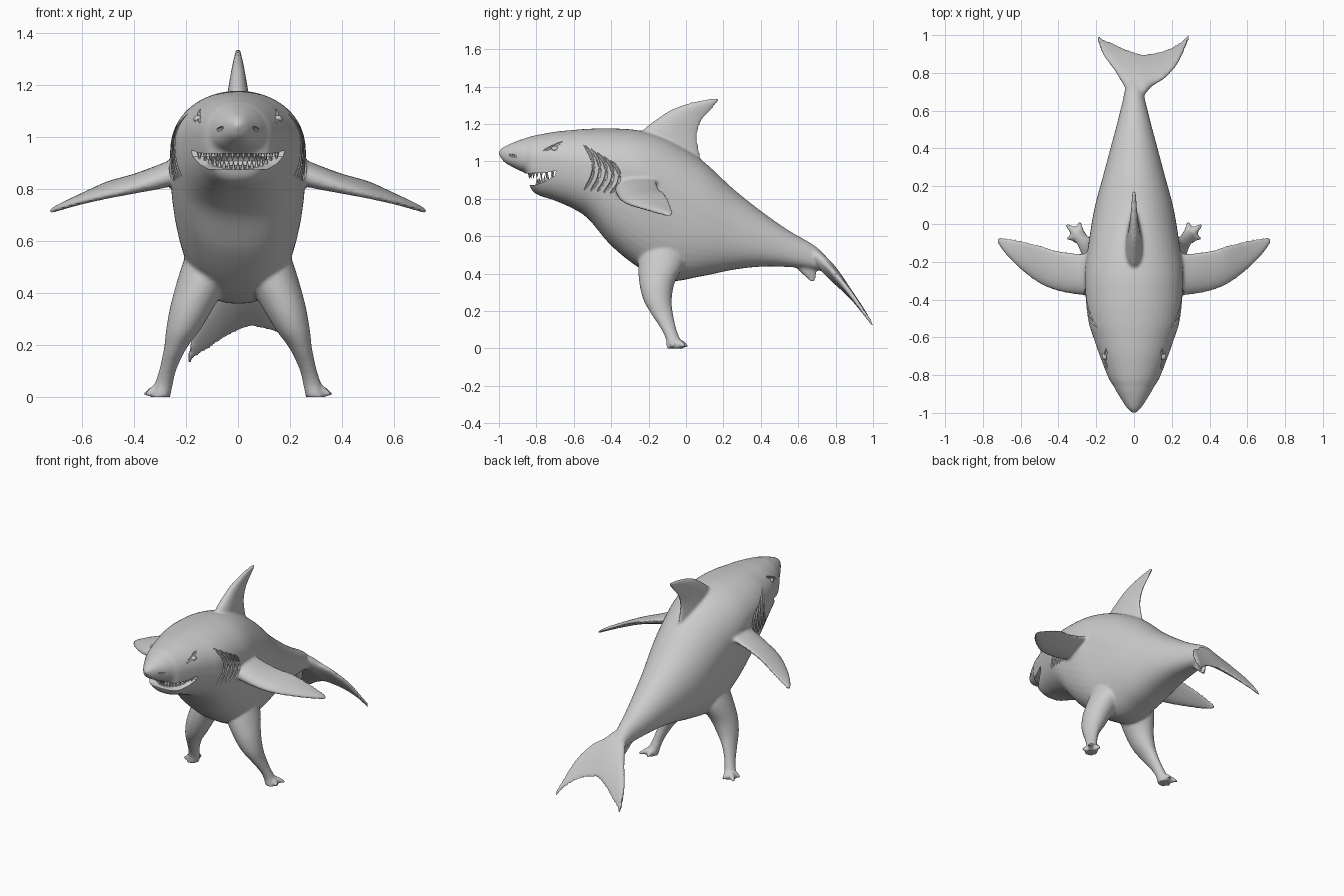
import bpy, bmesh
from math import sin, cos, pi, copysign
from mathutils import Vector, Matrix

if "Cube" in bpy.data.objects:
    bpy.data.objects.remove(bpy.data.objects["Cube"])


def dense(rows, k=6):
    """Catmull-Rom resampling of a table of stations."""
    out = []
    for i in range(len(rows) - 1):
        a, b, c, d = (rows[min(max(i + j, 0), len(rows) - 1)] for j in (-1, 0, 1, 2))
        for s in range(k):
            t = s / k
            out.append([0.5 * (2 * q + (r - p) * t + (2 * p - 5 * q + 4 * r - w) * t * t
                               + (3 * q - p - 3 * r + w) * t ** 3)
                        for p, q, r, w in zip(a, b, c, d)])
    return out + [list(rows[-1])]


def loft(bm, rings):
    vs = [[bm.verts.new(p) for p in ring] for ring in rings]
    n = len(vs[0])
    for a, b in zip(vs, vs[1:]):
        for i in range(n):
            bm.faces.new((a[i], a[(i + 1) % n], b[(i + 1) % n], b[i]))
    bm.faces.new(vs[0][::-1])
    bm.faces.new(vs[-1])


def tube(bm, pts, radii, n=8):
    pts = [Vector(p) for p in pts]
    rings = []
    for i, p in enumerate(pts):
        tan = pts[min(i + 1, len(pts) - 1)] - pts[max(i - 1, 0)]
        q = tan.to_track_quat('Z', 'Y')
        rings.append([p + q @ Vector((radii[i] * cos(2 * pi * j / n), radii[i] * sin(2 * pi * j / n), 0))
                      for j in range(n)])
    loft(bm, rings)


def fin(bm, rows, normal, side=1):
    """Stations: leading edge xyz, trailing edge xyz, half thickness."""
    rings = []
    for r in dense(rows):
        le, te, t = Vector(r[:3]), Vector(r[3:6]), max(r[6], 0.004)
        ring = []
        for j in range(20):
            a = 2 * pi * j / 20
            p = (le + te) / 2 + (le - te) / 2 * cos(a) + Vector(normal) * t * sin(a) * (1 + 0.4 * cos(a))
            ring.append((p.x * side, p.y, p.z))
        rings.append(ring)
    loft(bm, rings)


def ball(bm, loc, scale):
    bmesh.ops.create_uvsphere(bm, u_segments=20, v_segments=12, radius=1,
                              matrix=Matrix.Translation(loc) @ Matrix.Diagonal((*scale, 1)))


def make(name, bm, smooth=True):
    bmesh.ops.recalc_face_normals(bm, faces=bm.faces[:])
    me = bpy.data.meshes.new(name)
    bm.to_mesh(me)
    bm.free()
    if smooth:
        me.shade_smooth()
    ob = bpy.data.objects.new(name, me)
    bpy.context.collection.objects.link(ob)
    return ob


# Torso stations: y, top z, bottom z, z of widest point, half width
TORSO = dense([
    (-1.0, 1.055, 1.035, 1.045, .01), (-.97, 1.08, .995, 1.04, .04),
    (-.90, 1.11, .955, 1.03, .085), (-.855, 1.125, .93, 1.02, .11),
    (-.815, 1.137, .835, 1.01, .135), (-.70, 1.158, .79, 1.0, .18),
    (-.60, 1.168, .745, .985, .215), (-.52, 1.174, .69, .98, .24),
    (-.40, 1.176, .55, .97, .255), (-.25, 1.165, .43, .93, .26),
    (-.10, 1.12, .36, .85, .24), (.08, 1.01, .385, .73, .21),
    (.25, .855, .42, .64, .165), (.40, .735, .437, .58, .125),
    (.55, .63, .435, .53, .085), (.70, .54, .42, .48, .05), (.80, .43, .38, .405, .04)])


def side_x(y, z):
    """Half width of the torso surface at a given y and z."""
    _, zt, zb, zc, w = min(TORSO, key=lambda r: abs(r[0] - y))
    for a, b in zip(TORSO, TORSO[1:]):
        if a[0] <= y <= b[0]:
            f = (y - a[0]) / (b[0] - a[0])
            _, zt, zb, zc, w = [p + (q - p) * f for p, q in zip(a, b)]
    if z > zc:
        return w * max(0, 1 - ((z - zc) / (zt - zc)) ** 2) ** .5
    return w * max(0, 1 - ((zc - z) / (zc - zb)) ** 2.5) ** .4


# Torso
bm = bmesh.new()
rings = []
for y, zt, zb, zc, w in TORSO:
    ring = []
    for j in range(48):
        c, s = cos(2 * pi * j / 48), sin(2 * pi * j / 48)
        if s >= 0:
            ring.append((w * c, y, zc + (zt - zc) * s))
        else:
            ring.append((w * copysign(abs(c) ** .8, c), y, zc - (zc - zb) * abs(s) ** .8))
    rings.append(ring)
loft(bm, rings)

# Legs (x, y, z, rx, ry), toes and pectoral fins on both sides
LEG = dense([(.11, -.12, .55, .09, .12), (.13, -.13, .46, .10, .125), (.175, -.155, .35, .085, .095),
             (.21, -.152, .26, .066, .076), (.24, -.13, .19, .044, .06), (.268, -.095, .11, .033, .042),
             (.285, -.07, .05, .035, .038), (.298, -.06, 0, .038, .045)])
PECTORAL = [(.18, -.38, .87, .18, -.15, .92, .05), (.28, -.375, .835, .28, -.155, .885, .043),
            (.40, -.355, .80, .40, -.14, .85, .030), (.50, -.315, .775, .50, -.11, .825, .023),
            (.60, -.24, .75, .60, -.085, .78, .017), (.68, -.16, .727, .68, -.072, .74, .013),
            (.722, -.10, .712, .722, -.07, .716, .009)]
for sx in (1, -1):
    loft(bm, [[(sx * (x + rx * cos(pi * j / 12)), y + ry * sin(pi * j / 12), z) for j in range(24)]
              for x, y, z, rx, ry in LEG])
    for tx, ty in ((.358, -.004), (.287, .01), (.355, -.078)):
        tube(bm, [(sx * .29, -.06, .035), (sx * (.29 + .6 * (tx - .29)), -.06 + .6 * (ty + .06), .022),
                  (sx * tx, ty, .010)], [.028, .019, .008])
    fin(bm, PECTORAL, (0, -.22, .97), sx)

# Dorsal fin
fin(bm, [(0, a, b, 0, c, d, t) for a, b, c, d, t in (
    (-.26, 1.09, .09, .96, .05), (-.23, 1.165, .07, 1.06, .043), (-.165, 1.22, .06, 1.14, .034),
    (-.08, 1.275, .083, 1.215, .024), (.03, 1.315, .12, 1.26, .016), (.13, 1.334, .152, 1.295, .011),
    (.176, 1.338, .178, 1.325, .008))], (1, 0, 0))

# Small fin under the tail stalk
fin(bm, [(0, .58, .44, 0, .72, .46, .03), (0, .62, .40, 0, .70, .41, .02),
         (0, .67, .355, 0, .69, .353, .009)], (1, 0, 0))


# Tail fluke: lies across x and droops towards the back
def tail_z(y):
    return .50 - .95 * (y - .70) - 1.05 * (y - .70) ** 2


fin(bm, [(x, a, tail_z(a), x, b, tail_z(b), t) for x, a, b, t in (
    (-.193, .975, 1.004, .009), (-.165, .90, .98, .012), (-.10, .81, .953, .017),
    (-.04, .72, .925, .026), (.035, .68, .90, .034), (.10, .735, .905, .024),
    (.165, .775, .922, .017), (.235, .855, .957, .012), (.29, .978, 1.004, .009))], (0, .77, .64))
body = make("body", bm)

# Mouth cutter and throat hollow
cutters = []
bm = bmesh.new()
jaw = [(-.95, .935), (-.76, .937), (-.695, .95), (-.70, .925), (-.75, .893), (-.80, .875), (-.95, .87)]
loft(bm, [[(x, y, z) for y, z in jaw] for x in (-.4, .4)])
cutters.append(make("mouth_cutter", bm))
bm = bmesh.new()
ball(bm, (0, -.725, .907), (.11, .10, .034))
cutters.append(make("throat_cutter", bm))

# Grooves: gill slits, brow lines and nostrils
bm = bmesh.new()
for sx in (1, -1):
    for i in range(5):
        pts = []
        for j in range(11):
            t = j / 5 - 1
            y = -.545 + .035 * i + .05 * (1 - t * t)
            z = .968 - .013 * i + (.12 - .008 * i) * t
            pts.append((sx * side_x(y, z), y, z))
        tube(bm, pts, [.003] + [.009] * 9 + [.003])
    for (y0, z0), (y1, z1), r in (((-.765, 1.055), (-.66, 1.105), .009), ((-.945, 1.035), (-.905, 1.025), .008)):
        pts = []
        for j in range(6):
            y, z = y0 + (y1 - y0) * j / 5, z0 + (z1 - z0) * j / 5
            pts.append((sx * side_x(y, z), y, z))
        tube(bm, pts, [.003, r, r, r, r, .003])
cutters.append(make("groove_cutter", bm))

# Fuse and soften the body, then carve it
m = body.modifiers.new("fuse", 'REMESH')
m.mode = 'VOXEL'
m.voxel_size = .009
m = body.modifiers.new("soften", 'SMOOTH')
m.factor = .5
m.iterations = 5
for c in cutters:
    c.hide_render = True
    m = body.modifiers.new("carve", 'BOOLEAN')
    m.operation = 'DIFFERENCE'
    m.solver = 'EXACT'
    m.object = c
bpy.context.view_layer.update()
me = bpy.data.meshes.new_from_object(body.evaluated_get(bpy.context.evaluated_depsgraph_get()))
body.modifiers.clear()
body.data = me
me.shade_smooth()
me.set_sharp_from_angle(angle=.7)
for c in cutters:
    bpy.data.objects.remove(c)

# Teeth in two curved rows
bm = bmesh.new()
for i in range(15):
    t = (i - 7) / 7
    for x, y, z, h in ((.148 * t, -.838 + .125 * t * t, .940, -.032),
                       (.125 * t, -.797 + .08 * t * t, .872 + .035 * t * t, .034)):
        tube(bm, [(x, y, z - h * .2), (x, y, z + h)], [.011, .001], 6)
make("teeth", bm, False)

# Tongue and eyes
bm = bmesh.new()
ball(bm, (0, -.715, .878), (.065, .07, .014))
make("tongue", bm)
bm = bmesh.new()
for sx in (1, -1):
    ball(bm, (sx * (side_x(-.70, 1.068) - .008), -.70, 1.068), (.016, .02, .014))
make("eyes", bm)
